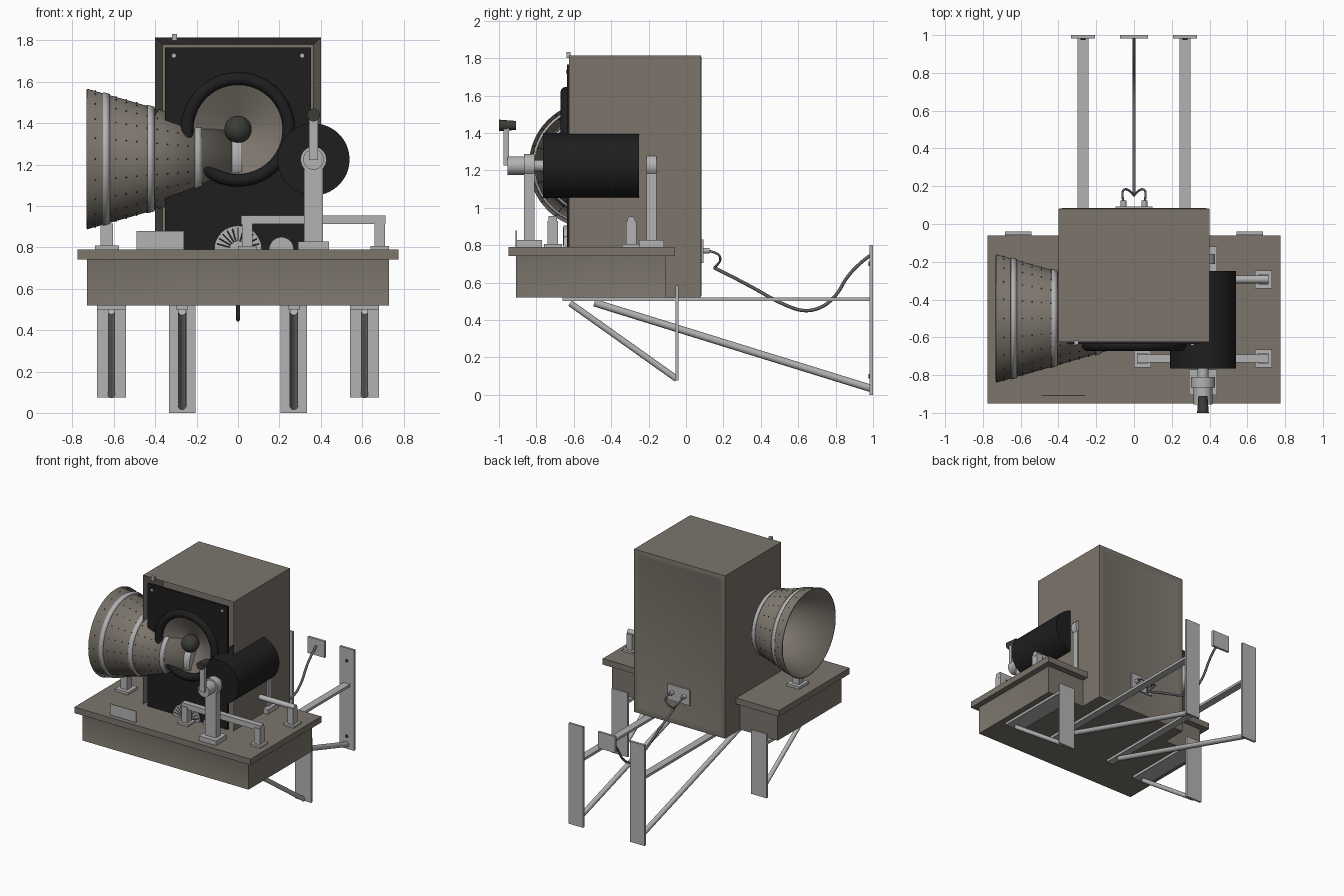
import bpy, bmesh, math
from mathutils import Vector, Matrix

if "Cube" in bpy.data.objects:
    bpy.data.objects.remove(bpy.data.objects["Cube"])


def material(name, rgb):
    m = bpy.data.materials.new(name)
    m.use_nodes = True
    m.diffuse_color = (*rgb, 1)
    m.node_tree.nodes["Principled BSDF"].inputs["Base Color"].default_value = (*rgb, 1)
    return m


TAUPE = material("taupe paint", (0.2, 0.178, 0.15))
METAL = material("bare metal", (0.45, 0.45, 0.45))
BLACK = material("black enamel", (0.013, 0.013, 0.013))
DARK = material("dark rubber", (0.045, 0.045, 0.04))
CABLE = material("grey cable", (0.12, 0.12, 0.12))
made = []


def finish(name, bm, mat):
    bmesh.ops.recalc_face_normals(bm, faces=bm.faces)
    mesh = bpy.data.meshes.new(name)
    bm.to_mesh(mesh)
    bm.free()
    mesh.materials.append(mat)
    ob = bpy.data.objects.new(name, mesh)
    bpy.context.collection.objects.link(ob)
    made.append(ob)
    return ob


def box_bm(xs, ys, zs):
    bm = bmesh.new()
    lo, hi = Vector((xs[0], ys[0], zs[0])), Vector((xs[1], ys[1], zs[1]))
    bmesh.ops.create_cube(bm, size=1, matrix=Matrix.Translation((lo + hi) / 2) @ Matrix.Diagonal((*(hi - lo), 1)))
    return bm


def box(name, xs, ys, zs, mat):
    return finish(name, box_bm(xs, ys, zs), mat)


def inset(bm, direction, width, depth):
    bm.normal_update()
    faces = [f for f in bm.faces if f.normal.dot(Vector(direction)) > 0.9]
    bmesh.ops.inset_individual(bm, faces=faces, thickness=width)
    bmesh.ops.translate(bm, verts=list({v for f in faces for v in f.verts}), vec=Vector(direction) * -depth)


def rod(name, a, b, r, mat, r2=None, segs=32, caps=True):
    a, b = Vector(a), Vector(b)
    turn = (b - a).to_track_quat('Z', 'Y').to_matrix().to_4x4()
    bm = bmesh.new()
    bmesh.ops.create_cone(bm, cap_ends=caps, segments=segs, radius1=r, radius2=r if r2 is None else r2,
                          depth=(b - a).length, matrix=Matrix.Translation((a + b) / 2) @ turn)
    return finish(name, bm, mat)


def ball(name, centre, r, mat):
    bm = bmesh.new()
    bmesh.ops.create_uvsphere(bm, u_segments=32, v_segments=16, radius=r, matrix=Matrix.Translation(centre))
    return finish(name, bm, mat)


def tube(name, points, r, mat, kind='NURBS'):
    cu = bpy.data.curves.new(name, 'CURVE')
    cu.dimensions, cu.bevel_depth, cu.bevel_resolution, cu.use_fill_caps = '3D', r, 4, True
    sp = cu.splines.new(kind)
    sp.points.add(len(points) - 1)
    for p, co in zip(sp.points, points):
        p.co = (*co, 1)
    if kind == 'NURBS':
        sp.use_endpoint_u, sp.order_u = True, 3
    cu.materials.append(mat)
    ob = bpy.data.objects.new(name, cu)
    bpy.context.collection.objects.link(ob)


def cut(ob, cutter):
    mod = ob.modifiers.new("cut", 'BOOLEAN')
    mod.operation, mod.solver, mod.object = 'DIFFERENCE', 'EXACT', cutter
    bpy.context.view_layer.objects.active = ob
    bpy.ops.object.modifier_apply(modifier=mod.name)


def discard(ob):
    made.remove(ob)
    bpy.data.objects.remove(ob)


# Table: overhanging top and panelled body
box("table_top", (-.775, .775), (-.95, -.06), (.742, .79), TAUPE)
bm = box_bm((-.73, .73), (-.91, -.11), (.52, .745))
for d in ((0, -1, 0), (1, 0, 0), (-1, 0, 0)):
    inset(bm, d, .03, .006)
finish("table_body", bm, TAUPE)

# Tall cabinet, open at the front and with a recessed back door
bm = box_bm((-.4, .4), (-.625, .08), (.52, 1.815))
inset(bm, (0, -1, 0), .05, .2)
inset(bm, (0, 1, 0), .03, -.004)
bm.normal_update()
door = [max((f for f in bm.faces if f.normal.y > .9), key=lambda f: f.calc_area())]
bmesh.ops.inset_individual(bm, faces=door, thickness=.035, depth=0)
bmesh.ops.translate(bm, verts=door[0].verts, vec=(0, -.008, 0))
cabinet = finish("cabinet", bm, TAUPE)
panel = box("front_panel", (-.353, .353), (-.635, -.615), (.78, 1.766), BLACK)

# Horn along x, passing through the cabinet wall
HY, HZ, MOUTH, THROAT, SLOPE = -.5, 1.227, -.73, -.03, .286


def horn_radius(x):
    return .34 - SLOPE * (x - MOUTH)


cutter = rod("horn_cutter", (MOUTH, HY, HZ), (THROAT, HY, HZ), .335, BLACK, horn_radius(THROAT) - .005, 64)
hole = rod("hole_cutter", (0, -.7, 1.37), (0, -.55, 1.37), .225, BLACK, segs=64)
cut(cabinet, cutter)
cut(panel, cutter)
cut(panel, hole)
discard(cutter)
discard(hole)
horn = rod("horn", (MOUTH, HY, HZ), (THROAT, HY, HZ), .34, TAUPE, horn_radius(THROAT), 64, caps=False)
horn.modifiers.new("wall", 'SOLIDIFY').thickness = .01
rod("horn_end", (THROAT - .01, HY, HZ), (THROAT, HY, HZ), horn_radius(THROAT), TAUPE, segs=64)
rod("horn_collar", (THROAT, HY, HZ), (.02, HY, HZ), .145, METAL, .14, 64)
for x in (-.635, -.42, -.19):
    band = rod("horn_band", (x - .016, HY, HZ), (x + .016, HY, HZ), horn_radius(x - .016) + .006, METAL,
               horn_radius(x + .016) + .006, 64, caps=False)
    band.modifiers.new("wall", 'SOLIDIFY').thickness = .008
bm = bmesh.new()
for i in range(20):
    a = math.tau * i / 20
    for j in range(11):
        x = MOUTH + .04 + j * .05
        r = horn_radius(x) + .001
        bmesh.ops.create_icosphere(bm, subdivisions=1, radius=.004, matrix=Matrix.Translation(
            (x, HY + r * math.cos(a), HZ + r * math.sin(a))))
finish("horn_rivets", bm, DARK)
box("horn_foot", (-.69, -.575), (-.56, -.44), (.79, .81), METAL)
box("horn_post", (-.665, -.605), (-.53, -.47), (.8, .915), METAL)

# Round bowl with ball and padded rim, left open where the horn passes
rod("bowl", (0, -.635, 1.37), (0, -.53, 1.37), .226, TAUPE, .02, 64, caps=False)
ball("ball", (0, -.6, 1.37), .066, DARK)
arc = [math.radians(-130 + 317 * i / 48) for i in range(49)]
tube("bowl_rim", [(.246 * math.cos(a), -.642, 1.37 + .246 * math.sin(a)) for a in arc], .03, BLACK, 'POLY')
for a in (arc[0], arc[-1]):
    ball("rim_end", (.246 * math.cos(a), -.642, 1.37 + .246 * math.sin(a)), .03, BLACK)

# Small fittings on the panel
for x in (-.31, .31):
    rod("panel_bolt", (x, -.642, 1.727), (x, -.63, 1.727), .01, METAL, segs=12)
box("top_catch", (-.318, -.294), (-.638, -.618), (1.8, 1.832), METAL)
rod("vent_disc", (0, -.655, .79), (0, -.63, .79), .115, METAL, segs=48)
for i in range(1, 12):
    a = math.pi * i / 12
    c, s = math.cos(a), math.sin(a)
    rod("vent_slot", (.04 * c, -.655, .79 + .04 * s), (.105 * c, -.655, .79 + .105 * s), .003, DARK, segs=6)
rod("small_disc", (.21, -.655, .79), (.21, -.63, .79), .06, METAL, segs=32)
box("label_plate", (-.49, -.26), (-.911, -.904), (.79, .878), METAL)

# Drum on two posts, turned by a crank
DX, DZ = .365, 1.225
rod("drum", (DX, -.765, DZ), (DX, -.25, DZ), .174, BLACK, segs=64)
rod("drum_shaft", (DX, -.9, DZ), (DX, -.135, DZ), .03, METAL)
for y, half in ((-.838, .028), (-.185, .026)):
    box("post_base", (DX - .075, DX + .075), (y - .067, y + .067), (.79, .828), METAL)
    box("drum_post", (DX - .047, DX + .047), (y - half, y + half), (.82, DZ), METAL)
    rod("post_bearing", (DX, y - half, DZ), (DX, y + half, DZ), .063, METAL)
rod("crank_hub", (DX, -.955, DZ), (DX, -.86, DZ), .05, METAL)
box("crank_arm", (DX - .021, DX + .021), (-.975, -.945), (DZ, 1.455), METAL)
rod("crank_handle", (DX, -1, 1.44), (DX, -.91, 1.44), .031, DARK, .024, 24)

# Guide rails beside the drum
for y, x0 in ((-.712, .045), (-.293, .4)):
    for x in [x0, .685] if x0 < .1 else [.685]:
        box("rail_foot", (x - .045, x + .045), (y - .048, y + .048), (.79, .806), METAL)
        box("rail_post", (x - .026, x + .026), (y - .028, y + .028), (.8, .93), METAL)
    if x0 < .1:
        box("guide_rail", (x0 - .03, .712), (y - .022, y + .022), (.912, .955), METAL)
    else:
        rod("guide_rod", (x0, y, .933), (.712, y, .933), .021, METAL, segs=20)

# Wall brackets: short outer pair and long inner pair
for s in (-1, 1):
    x = s * .612
    box("outer_wall_plate", (x - .07, x + .07), (-.055, -.04), (.075, .585), METAL)
    box("outer_arm", (x - .07, x + .07), (-.66, -.045), (.5, .52), METAL)
    rod("outer_brace", (x, -.62, .49), (x, -.05, .085), .017, METAL, segs=16)
    x = s * .27
    box("inner_wall_plate", (x - .064, x + .064), (.982, 1), (0, .8), METAL)
    box("inner_arm", (x - .029, x + .029), (-.6, .985), (.5, .52), METAL)
    rod("inner_brace", (x, -.49, .492), (x, .985, .035), .02, METAL, segs=16)
    for z in (.1, .7):
        rod("plate_bolt", (x, .975, z), (x, .985, z), .012, DARK, segs=12)

# Socket plate, plugs, cable and wall box
box("socket_plate", (-.097, .097), (.08, .093), (.705, .83), METAL)
box("wall_box", (-.075, .075), (.982, 1), (.67, .8), METAL)
for s in (-1, 1):
    rod("plug", (s * .055, .09, .77), (s * .055, .125, .77), .016, METAL, segs=16)
    tube("plug_lead", [(s * .055, .115, .77), (s * .07, .175, .76), (s * .03, .19, .71), (0, .15, .68)], .006, CABLE)
tube("cable", [(0, .15, .68), (0, .34, .585), (0, .5, .49), (0, .65, .435), (0, .79, .5), (0, .88, .67),
               (0, .985, .745)], .009, CABLE)

# Smooth the round parts, keep hard edges
bpy.ops.object.select_all(action='DESELECT')
for ob in made:
    ob.select_set(True)
bpy.context.view_layer.objects.active = made[0]
bpy.ops.object.shade_smooth_by_angle(angle=math.radians(35))
